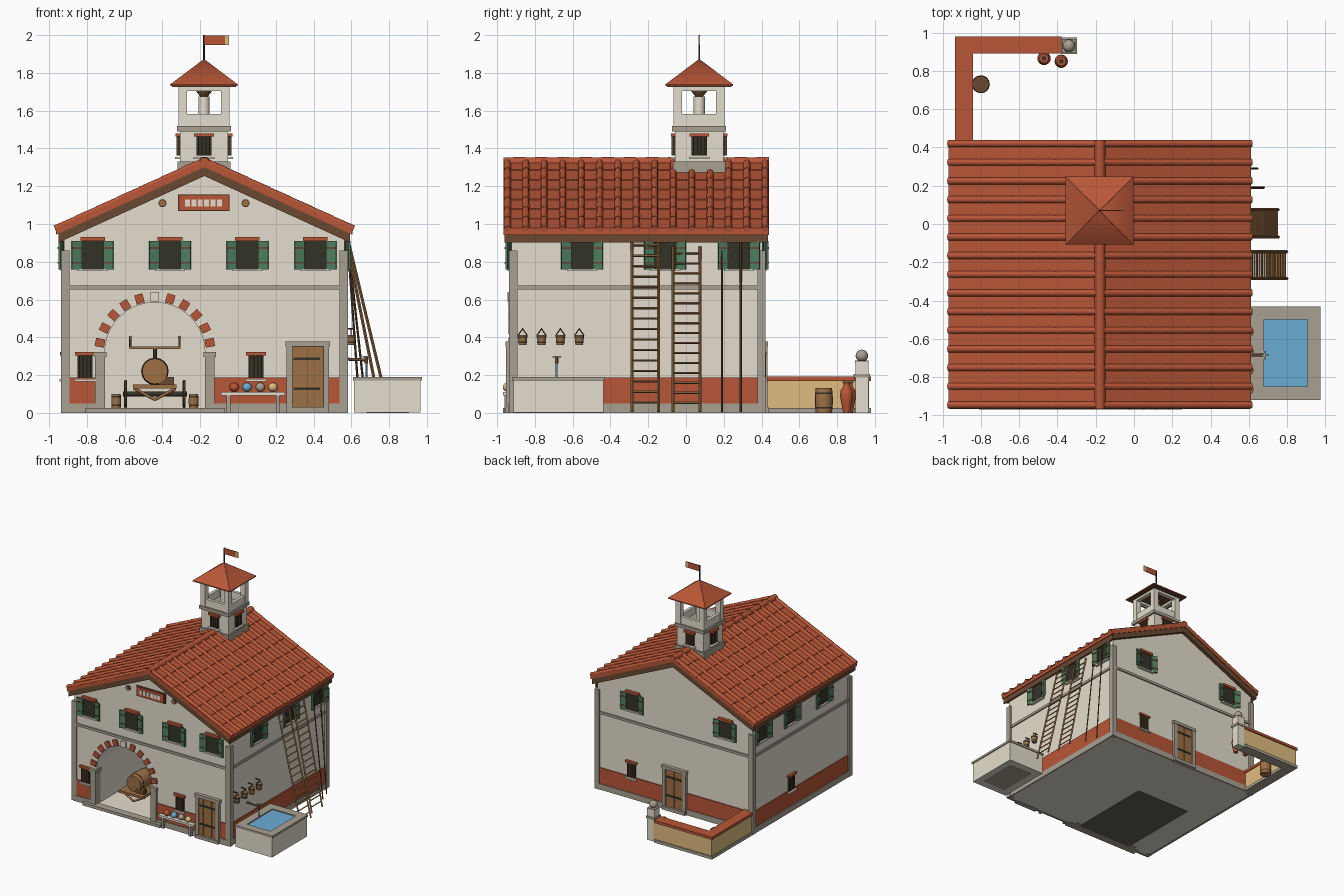
import bpy, bmesh, math
from mathutils import Matrix, Vector

if "Cube" in bpy.data.objects:
    bpy.data.objects.remove(bpy.data.objects["Cube"])

def lin(c):
    c /= 255
    return c / 12.92 if c <= 0.04045 * 1 else ((c + 0.055) / 1.055) ** 2.4

PALETTE = [("cream_plaster", 228, 222, 205), ("grey_stone", 169, 160, 145), ("terracotta", 184, 86, 55),
           ("dark_brown", 104, 73, 49), ("shutter_green", 78, 124, 94), ("near_black", 52, 50, 39),
           ("wood", 157, 112, 69), ("water_blue", 106, 174, 213), ("ochre", 224, 188, 128), ("dark_grey", 98, 95, 88)]
MATS = []
for n, r, g, b in PALETTE:
    m = bpy.data.materials.new(n)
    m.diffuse_color = (lin(r), lin(g), lin(b), 1)
    m.use_nodes = True
    m.node_tree.nodes["Principled BSDF"].inputs["Base Color"].default_value = m.diffuse_color
    MATS.append(m)
CREAM, STONE, TERRA, BROWN, GREEN, DARK, WOOD, BLUE, OCHRE, GREY = range(10)
I = Matrix.Identity(4)
T = lambda x, y, z: Matrix.Translation((x, y, z))
R = lambda deg, ax: Matrix.Rotation(math.radians(deg), 4, ax)

class Part:
    """Collects simple solids into one object."""
    def __init__(self, name):
        self.name, self.bm = name, bmesh.new()

    def face(self, vs, mat):
        self.bm.faces.new(vs).material_index = mat

    def loft(self, rings, mat):
        vs = [[self.bm.verts.new(p) for p in ring] for ring in rings]
        n = len(vs[0])
        for a, b in zip(vs, vs[1:]):
            for i in range(n):
                self.face((a[i], a[(i + 1) % n], b[(i + 1) % n], b[i]), mat)
        self.face(vs[0][::-1], mat)
        self.face(vs[-1], mat)

    def box(self, x0, x1, y0, y1, z0, z1, mat, M=I):
        self.loft([[M @ Vector(p) for p in ((x0, y0, z), (x1, y0, z), (x1, y1, z), (x0, y1, z))]
                   for z in (z0, z1)], mat)

    def prism(self, prof, y0, y1, mat):
        self.loft([[(x, y, z) for x, z in prof] for y in (y0, y1)], mat)

    def lathe(self, prof, mat, M=I, n=16):
        self.loft([[M @ Vector((r * math.cos(2 * math.pi * i / n), r * math.sin(2 * math.pi * i / n), z))
                    for i in range(n)] for r, z in prof], mat)

    def ball(self, r, z, mat, M):
        self.lathe([(r * math.sin(a) + 0.001, z - r * math.cos(a)) for a in [math.pi * i / 8 for i in range(9)]], mat, M)

    def rod(self, p, q, r, mat, r2=None, n=8):
        p, q = Vector(p), Vector(q)
        M = Matrix.Translation(p) @ (q - p).to_track_quat('Z', 'Y').to_matrix().to_4x4()
        self.lathe([(r, 0), (r if r2 is None else r2, (q - p).length)], mat, M, n)

    def done(self):
        bmesh.ops.recalc_face_normals(self.bm, faces=self.bm.faces)
        me = bpy.data.meshes.new(self.name)
        self.bm.to_mesh(me)
        self.bm.free()
        for m in MATS:
            me.materials.append(m)
        ob = bpy.data.objects.new(self.name, me)
        bpy.context.collection.objects.link(ob)
        bpy.context.view_layer.objects.active = ob
        ob.select_set(True)
        bpy.ops.object.shade_smooth_by_angle(angle=math.radians(46))
        ob.select_set(False)

X0, X1, Y0, Y1, CX = -0.92, 0.565, -0.925, 0.405, -0.178
AX, AR, AZ = -0.44, 0.265, 0.32                      # carriage arch
# wall frames: local x along the wall, local -y outward
front = lambda u: T(u, Y0, 0)
right = lambda u: T(X1, u, 0) @ R(90, 'Z')
back = lambda u: T(u, Y1, 0) @ R(180, 'Z')
left = lambda u: T(X0, u, 0) @ R(-90, 'Z')

# walls: front half carries the arched bay, rear half is solid
gable = [(X1, 0.01), (X1, 0.916), (CX, 1.255), (X0, 0.916), (X0, 0.01)]
arch = [(AX - AR * math.cos(a), AZ + AR * math.sin(a)) for a in [math.pi * i / 20 for i in range(21)]]
p = Part("walls")
p.prism(gable + [(AX - AR, 0.01)] + arch + [(AX + AR, 0.01)], Y0, -0.15, CREAM)
p.prism(gable, -0.15, Y1, CREAM)
p.done()

# floor, plinth, painted band, string course, corner piers
p = Part("base_and_trim")
p.box(X0, X1, Y0, Y1, 0.003, 0.02, CREAM)
p.box(AX - AR, AX + AR, Y0 + 0.02, -0.15, 0, 0.003, GREY)
p.box(-0.81, -0.07, -0.97, Y0 + 0.02, 0, 0.025, STONE)
for a, b in ((X0, AX - AR - 0.01), (AX + AR + 0.01, X1)):
    p.box(a, b, Y0 - 0.014, Y0, 0, 0.05, STONE)
    p.box(a, b, Y0 - 0.008, Y0, 0.05, 0.187, TERRA)
for z0, z1, e, m in ((0, 0.05, 0.014, STONE), (0.05, 0.187, 0.008, TERRA)):
    p.box(X0, X1, Y1, Y1 + e, z0, z1, m)
    p.box(X0 - e, X0, Y0, Y1, z0, z1, m)
    p.box(X1, X1 + e, Y0, Y1, z0, z1, m)
p.box(X0 - 0.01, X1 + 0.01, Y0 - 0.01, Y1 + 0.01, 0.652, 0.674, STONE)
for x in (X0 + 0.005, X1 - 0.005):
    for y in (Y0 + 0.01, Y1 - 0.005):
        p.box(x - 0.022, x + 0.022, y - 0.022, y + 0.022, 0, 0.86, STONE)
p.done()

# arch stones and piers
p = Part("arch_surround")
for i in range(11):
    M = T(AX, Y0, AZ) @ R(80 - 16 * i, 'Y')
    k = i == 5
    p.box(-0.022, 0.022, -0.014 - 0.006 * k, 0.02, 0.27, 0.32, CREAM if k else TERRA, M)
for x in (AX - AR - 0.025, AX + AR + 0.025):
    p.box(x - 0.026, x + 0.026, Y0 - 0.02, Y0 + 0.05, 0, 0.295, STONE)
    p.box(x - 0.033, x + 0.033, Y0 - 0.027, Y0 + 0.055, 0.295, 0.322, STONE)
p.done()

# roof: boarding, slab, pan courses, straight rib tiles, ridge
def chevron(top, h, w):
    d = 0.456 * w
    return [(CX - w, top - d), (CX, top), (CX + w, top - d), (CX + w, top - d - h), (CX, top - h), (CX - w, top - d - h)]
p = Part("roof_boards")
p.prism(chevron(1.302, 0.048, 0.772), -0.962, 0.434, BROWN)
p.done()
p = Part("roof_tiles")
p.prism(chevron(1.333, 0.032, 0.785), -0.967, 0.44, TERRA)
N = 7
for s in (-1, 1):
    at = lambda t, dz=0: Vector((CX + s * 0.79 * t, 0, 1.333 - 0.36 * t + dz))
    for k in range(N):
        a, b = at(k / N), at((k + 1) / N, 0.006)
        p.prism([(a.x, a.z - 0.004), (a.x, a.z + 0.001), (b.x, b.z), (b.x, b.z - 0.01)], -0.965, 0.438, TERRA)
        for j in range(15):
            o = Vector((0, -0.945 + 0.0975 * j, 0))
            p.rod(at(k / N) + o, at((k + 1) / N) + o, 0.018, TERRA, 0.02)
for k in range(12):
    y = -0.967 + 0.1172 * k
    p.rod((CX, y, 1.326), (CX, y + 0.1172, 1.327), 0.027, TERRA, 0.03, 10)
p.done()

# shuttered windows
def shuttered(p, M):
    p.box(-0.075, 0.075, -0.006, 0.01, 0.762, 0.91, DARK, M)
    p.box(-0.065, 0.065, -0.025, 0.01, 0.91, 0.93, TERRA, M)
    p.box(-0.08, 0.08, -0.02, 0.01, 0.75, 0.762, CREAM, M)
    for s in (-1, 1):
        S = M @ T(s * 0.06, -0.006, 0) @ R(-15 * s, 'Z')
        a, b = sorted((0, s * 0.053))
        p.box(a, b, -0.012, 0, 0.758, 0.91, GREEN, S)
        for z in (0.79, 0.868):
            p.box(a, b, -0.016, 0, z, z + 0.01, BROWN, S)
p = Part("shuttered_windows")
for M in [front(u) for u in (-0.77, -0.36, 0.05, 0.41)] + [back(u) for u in (0.22, -0.67)] + \
         [f(u) for f in (left, right) for u in (-0.55, -0.11, 0.28)]:
    shuttered(p, M)
p.done()

# small barred windows
def barred(p, M, z, h):
    p.box(-0.04, 0.04, -0.01, 0.01, z, z + h, DARK, M)
    for i in range(4):
        p.box(-0.033 + 0.02 * i, -0.027 + 0.02 * i, -0.018, 0, z, z + h, BROWN, M)
    p.box(-0.052, 0.052, -0.022, 0.01, z + h, z + h + 0.018, TERRA, M)
    p.box(-0.055, 0.055, -0.025, 0.01, z - 0.018, z - 0.006, CREAM, M)
p = Part("barred_windows")
for M in (front(-0.81), front(0.095), back(0.235), left(-0.12)):
    barred(p, M, 0.185, 0.12)
p.done()

# plank doors with stone frames
p = Part("doors")
for M in (front(0.37), back(-0.185)):
    p.box(-0.083, 0.083, -0.016, 0.01, 0.03, 0.352, BROWN, M)
    for i in range(4):
        p.box(-0.082 + 0.041 * i, -0.043 + 0.041 * i, -0.019, 0, 0.03, 0.35, WOOD, M)
    for z in (0.12, 0.28):
        p.box(-0.075, 0.065, -0.024, 0, z, z + 0.014, DARK, M)
    for s in (-0.097, 0.097):
        p.box(s - 0.015, s + 0.015, -0.027, 0.01, 0, 0.352, STONE, M)
    p.box(-0.118, 0.118, -0.03, 0.01, 0.352, 0.378, STONE, M)
    p.box(-0.11, 0.11, -0.034, 0.01, 0, 0.028, STONE, M)
p.done()

# gable plaque and round vents
p = Part("gable_plaque")
M = front(CX - 0.003)
p.box(-0.137, 0.137, -0.012, 0.01, 1.068, 1.156, BROWN, M)
p.box(-0.13, 0.13, -0.018, 0, 1.074, 1.15, TERRA, M)
for i in range(6):
    p.box(-0.1 + 0.034 * i, -0.074 + 0.034 * i, -0.022, 0, 1.092, 1.13, CREAM, M)
for x in (-0.4, 0.04):
    p.rod((x, Y0, 1.11), (x, Y0 - 0.012, 1.11), 0.021, BROWN, n=16)
    p.rod((x, Y0, 1.11), (x, Y0 - 0.016, 1.11), 0.016, WOOD, n=16)
p.done()

# bell tower
C = T(-0.18, 0.07, 0)
p = Part("tower")
for h, z0, z1, m in ((0.14, 1.2, 1.33, STONE), (0.128, 1.33, 1.49, CREAM), (0.143, 1.49, 1.518, STONE)):
    p.box(-h, h, -h, h, z0, z1, m, C)
for i in range(4):
    M = C @ R(90 * i, 'Z')
    barred(p, M @ T(0, -0.128, 0), 1.362, 0.1)
    p.box(-0.135, -0.09, -0.135, -0.09, 1.518, 1.71, CREAM, M)
    p.box(-0.09, 0.09, -0.13, -0.105, 1.518, 1.583, CREAM, M)
    p.box(-0.1, 0.135, -0.135, -0.1, 1.705, 1.735, CREAM, M)
p.lathe([(0.03, 1.518), (0.03, 1.675)], CREAM, C)
p.lathe([(0.02, 1.675), (0.04, 1.7), (0.04, 1.71)], BROWN, C)
p.done()
p = Part("tower_roof")
p.box(-0.17, 0.17, -0.17, 0.17, 1.725, 1.733, BROWN, C)
p.lathe([(0.252, 1.73), (0.252, 1.738), (0.006, 1.87)], TERRA, C @ R(45, 'Z'), 4)
for a in range(4):
    p.rod(C @ R(90 * a, 'Z') @ Vector((0.176, 0.176, 1.736)), (-0.18, 0.07, 1.868), 0.005, TERRA, n=4)
p.rod((-0.18, 0.07, 1.86), (-0.18, 0.07, 2.0), 0.005, DARK)
p.box(-0.178, -0.07, 0.067, 0.073, 1.948, 1.998, TERRA)
p.box(-0.07, -0.048, 0.067, 0.073, 1.948, 1.998, OCHRE)
p.done()

# barrel helper and handcart pump
def barrel(p, M, r, h, m=WOOD):
    p.lathe([(r * 0.92, 0), (r, h * 0.35), (r, h * 0.65), (r * 0.92, h)], m, M)
    for t in (0.2, 0.8):
        p.lathe([(r * 0.985, h * t - 0.004), (r * 0.985, h * t + 0.004)], DARK, M)
p = Part("pump_cart")
cy = -0.45
barrel(p, T(AX, -0.6, 0.22) @ R(90, 'X'), 0.073, 0.2)
p.box(AX - 0.115, AX + 0.115, -0.84, cy + 0.15, 0.13, 0.15, WOOD)
p.box(AX + 0.02, AX + 0.1, -0.8, -0.76, 0.15, 0.19, BROWN)
p.rod((AX, cy, 0.15), (AX, cy, 0.35), 0.01, DARK)
p.box(AX - 0.135, AX + 0.135, cy - 0.012, cy + 0.012, 0.338, 0.352, WOOD)
for s in (-1, 1):
    x = AX + s * 0.155
    p.rod((AX + s * 0.13, cy, 0.345), (AX + s * 0.13, cy, 0.4), 0.006, BROWN)
    p.rod((AX + s * 0.13, cy - 0.09, 0.4), (AX + s * 0.13, cy + 0.09, 0.4), 0.009, WOOD)
    p.rod((AX + s * 0.11, -0.8, 0.13), (AX, -0.8, 0.07), 0.008, WOOD)
    barrel(p, T(AX + s * 0.205, cy, 0.025), 0.026, 0.075)
    for y in (cy - 0.1, cy + 0.1):
        c = Vector((x, y, 0.1))
        for i in range(16):
            a, b = [Vector((0, 0.068 * math.cos(t), 0.068 * math.sin(t))) for t in (i * math.pi / 8, (i + 1) * math.pi / 8)]
            p.rod(c + a, c + b, 0.008, BROWN, n=6)
            if i % 2 == 0:
                p.rod(c, c + a, 0.005, BROWN, n=6)
        p.rod((AX, y, 0.1), (x + s * 0.015, y, 0.1), 0.012, DARK)
p.done()

# bench with helmets
p = Part("bench")
p.box(-0.09, 0.25, -0.968, -0.925, 0.092, 0.11, CREAM)
for x in (-0.06, 0.2):
    p.box(x, x + 0.02, -0.962, -0.93, 0, 0.092, STONE)
for x, m in ((-0.02, TERRA), (0.048, BLUE), (0.118, STONE), (0.185, OCHRE)):
    p.ball(0.024, 0.136, m, T(x, -0.945, 0))
p.done()

# water trough with spout and tap handle
p = Part("water_trough")
p.box(0.615, 0.965, -0.913, -0.437, 0.001, 0.172, CREAM)
p.box(0.68, 0.905, -0.85, -0.5, 0, 0.001, STONE)
for a in ((0.61, 0.68, -0.92, -0.43), (0.905, 0.973, -0.92, -0.43), (0.68, 0.905, -0.92, -0.85), (0.68, 0.905, -0.5, -0.43)):
    p.box(*a, 0.172, 0.19, STONE)
p.box(0.68, 0.905, -0.85, -0.5, 0.17, 0.18, BLUE)
p.rod((X1, -0.685, 0.285), (0.68, -0.685, 0.28), 0.008, BROWN)
p.rod((0.68, -0.685, 0.295), (0.68, -0.685, 0.262), 0.009, BROWN)
p.rod((0.68, -0.685, 0.265), (0.68, -0.685, 0.18), 0.005, BLUE)
p.box(0.66, 0.705, -0.689, -0.681, 0.293, 0.3, STONE)
p.box(0.678, 0.687, -0.707, -0.663, 0.293, 0.3, STONE)
p.done()

# hanging buckets
p = Part("wall_buckets")
for y in (-0.865, -0.765, -0.665, -0.565):
    p.lathe([(0.02, 0.36), (0.026, 0.413)], WOOD, T(0.598, y, 0))
    for z, r in ((0.37, 0.0225), (0.398, 0.0255)):
        p.lathe([(r, z), (r + 0.001, z + 0.007)], DARK, T(0.598, y, 0))
    for s in (-1, 1):
        p.rod((0.598, y + s * 0.025, 0.41), (0.598, y, 0.445), 0.003, DARK, n=4)
    p.rod((X1, y, 0.445), (0.61, y, 0.445), 0.004, DARK)
p.done()

# ladders and long poles leaning on the side
p = Part("ladders_and_poles")
for ya, yb, xb, h, n in ((-0.285, -0.145, 0.8, 0.92, 16), (-0.068, 0.075, 0.755, 0.875, 16)):
    at = lambda t, y: Vector((xb + (0.58 - xb) * t, y, 0.006 + h * t))
    for y in (ya, yb):
        p.rod(at(0, y), at(1, y), 0.008, WOOD, n=4)
    for i in range(n):
        t = (i + 0.9) / (n + 0.6)
        p.rod(at(t, ya), at(t, yb), 0.006, WOOD, n=4)
for y, xb in ((0.19, 0.68), (0.29, 0.645)):
    p.rod((xb, y, 0.006), (0.58, y, 0.92), 0.006, BROWN, n=4)
p.done()

# yard wall with coping and end post
p = Part("yard_wall")
for a in ((-0.925, -0.85, Y1, 0.97), (-0.85, -0.37, 0.9, 0.97)):
    p.box(*a, 0.025, 0.17, OCHRE)
for a in ((-0.935, -0.842, Y1, 0.98), (-0.842, -0.38, 0.89, 0.98)):
    p.box(*a, 0, 0.025, STONE)
    p.box(*a, 0.17, 0.193, TERRA)
p.box(-0.375, -0.305, 0.897, 0.967, 0, 0.27, CREAM)
p.box(-0.382, -0.298, 0.888, 0.974, 0.187, 0.207, STONE)
p.box(-0.375, -0.305, 0.895, 0.967, 0.265, 0.277, STONE)
p.ball(0.032, 0.303, STONE, T(-0.34, 0.931, 0))
p.done()

# yard barrel and clay jars
p = Part("yard_barrel_and_jars")
barrel(p, T(-0.8, 0.73, 0), 0.047, 0.13)
p.lathe([(0.044, 0.13), (0.044, 0.132)], BROWN, T(-0.8, 0.73, 0))
for x, y in ((-0.47, 0.865), (-0.38, 0.85)):
    p.lathe([(0.018, 0), (0.026, 0.04), (0.035, 0.09), (0.031, 0.12), (0.016, 0.142), (0.016, 0.155), (0.024, 0.165)], TERRA, T(x, y, 0))
    p.lathe([(0.012, 0.165), (0.012, 0.167)], DARK, T(x, y, 0))
p.done()
